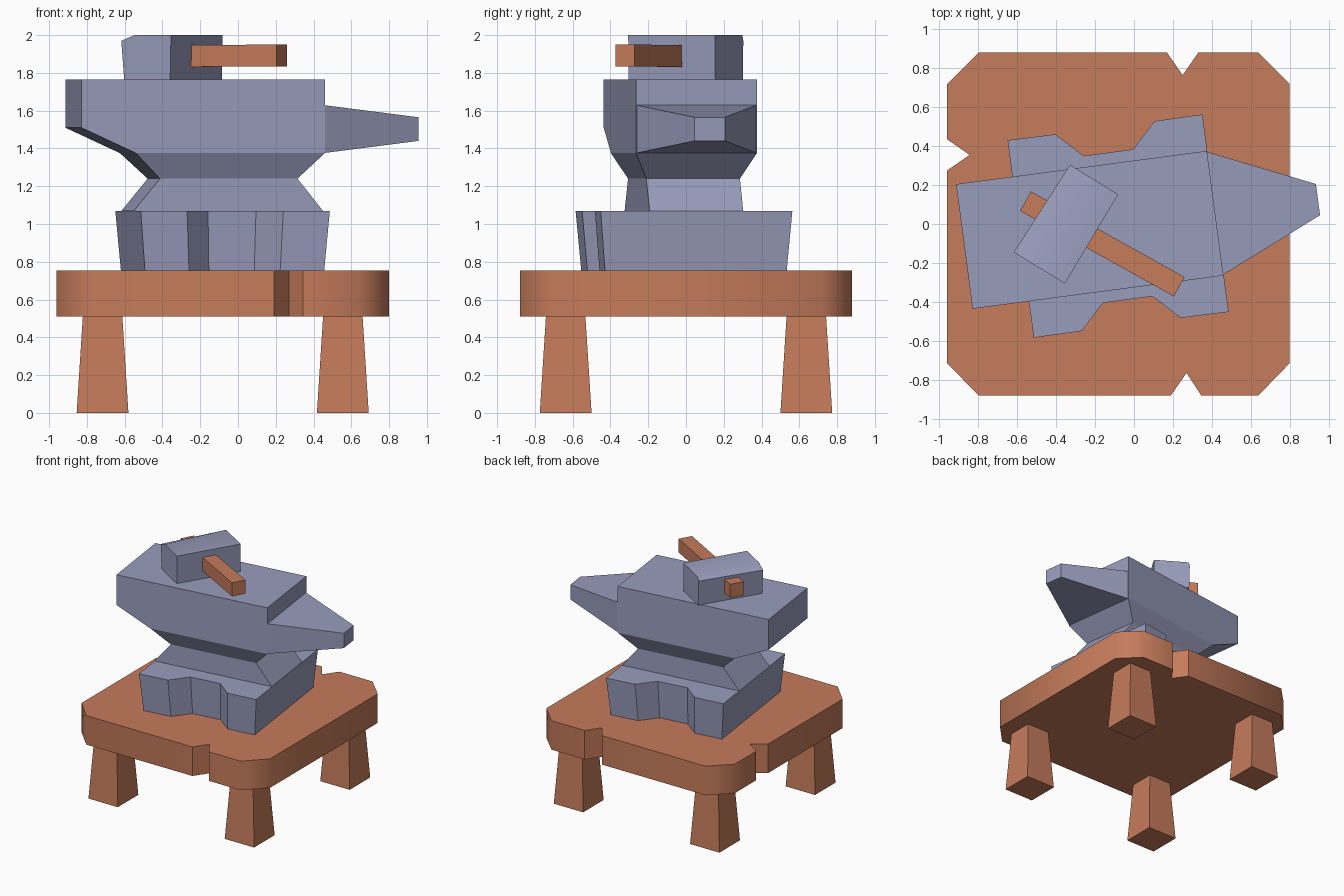
import bpy, bmesh, math

if "Cube" in bpy.data.objects:
    bpy.data.objects.remove(bpy.data.objects["Cube"])


def material(name, rgb):
    m = bpy.data.materials.new(name)
    m.diffuse_color = (*rgb, 1)
    m.use_nodes = True
    m.node_tree.nodes["Principled BSDF"].inputs["Base Color"].default_value = m.diffuse_color
    return m


WOOD = material("warm_wood", (0.56, 0.20, 0.105))
METAL = material("blue_grey_metal", (0.315, 0.335, 0.50))


def loft(name, loops, mat, loc=(0, 0, 0), turn=0, smooth=0):
    """Skin a row of equal-length point loops and cap both ends."""
    bm = bmesh.new()
    rings = [[bm.verts.new(p) for p in loop] for loop in loops]
    n = len(rings[0])
    for a, b in zip(rings, rings[1:]):
        for i in range(n):
            j = (i + 1) % n
            bm.faces.new((a[i], a[j], b[j], b[i]))
    bm.faces.new(rings[0][::-1])
    bm.faces.new(rings[-1])
    bmesh.ops.recalc_face_normals(bm, faces=bm.faces)
    me = bpy.data.meshes.new(name)
    bm.to_mesh(me)
    bm.free()
    me.materials.append(mat)
    ob = bpy.data.objects.new(name, me)
    ob.location = loc
    ob.rotation_euler.z = math.radians(turn)
    bpy.context.collection.objects.link(ob)
    if smooth:
        bpy.ops.object.select_all(action='DESELECT')
        ob.select_set(True)
        bpy.context.view_layer.objects.active = ob
        bpy.ops.object.shade_smooth_by_angle(angle=math.radians(smooth))
    return ob


def rect(x0, x1, y0, y1, z):
    return [(x0, y0, z), (x1, y0, z), (x1, y1, z), (x0, y1, z)]


# Table top: clipped corners and three notches
outline = [(-0.96, 0.72), (-0.8, 0.88), (0.17, 0.88), (0.25, 0.765), (0.33, 0.88),
           (0.64, 0.88), (0.8, 0.72), (0.8, -0.715), (0.64, -0.88), (0.345, -0.88),
           (0.27, -0.765), (0.19, -0.88), (-0.8, -0.88), (-0.96, -0.715),
           (-0.96, 0.275), (-0.845, 0.355), (-0.96, 0.435)]
loft("table_top", [[(x, y, z) for x, y in outline] for z in (0.51, 0.755)],
     WOOD, smooth=50)

# Tapered legs
for cx, side in ((-0.717, "left"), (0.555, "right")):
    for cy, end in ((-0.637, "front"), (0.637, "back")):
        loft(f"leg_{end}_{side}",
             [rect(-h, h, -h, h, z) for h, z in ((0.137, 0), (0.104, 0.52))],
             WOOD, (cx, cy, 0))

# Anvil, turned slightly on the table
PLACE = (-0.2275, -0.03, 0)
TURN = 7.55

# Foot: notched on both long sides, tapering downwards
half = [(0.505, -0.512), (0.505, 0.512), (0.257, 0.51), (0.128, 0.381)]
foot = half + [(-x, y) for x, y in half[:0:-1]]
foot += [(-x, -y) for x, y in half[1:2]]
foot += [(-0.257, -0.51), (-0.128, -0.381), (0.128, -0.381), (0.257, -0.51)]
loft("anvil_foot",
     [[(0.147 + x * s, y * s, z) for x, y in foot] for s, z in ((0.948, 0.755), (1, 1.07))],
     METAL, PLACE, TURN)

# Waist, flare and block
sections = [(-0.36, 0.65, 0.25, 1.07), (-0.22, 0.514, 0.25, 1.24),
            (-0.358, 0.65, 0.323, 1.375), (-0.65, 0.65, 0.323, 1.51),
            (-0.65, 0.65, 0.323, 1.765)]
loft("anvil_body", [rect(a, b, -w, w, z) for a, b, w, z in sections],
     METAL, PLACE, TURN)

# Horn
horn = [(0.64, 0.323, 1.375, 1.63), (1.183, 0.081, 1.44, 1.565)]
loft("anvil_horn",
     [[(u, -w, lo), (u, w, lo), (u, w, hi), (u, -w, hi)] for u, w, lo, hi in horn],
     METAL, PLACE, TURN)

# Hammer head: block with one clipped upper edge near the front end
head = [(-0.267, 0.158, 0.075, 1.97), (0.267, 0.145, 0.145, 2.0)]
loft("hammer_head",
     [[(u, -0.145, 1.765), (u, 0.14, 1.765), (u, w, z), (u, t, 2.0), (u, -0.15, 2.0)]
      if t < w else
      [(u, -0.14, 1.765), (u, 0.14, 1.765), (u, w, 1.97), (u, w - 0.01, 2.0), (u, -0.145, 2.0)]
      for u, w, t, z in head],
     METAL, (-0.344, 0, 0), 58.6, smooth=40)

# Hammer handle
loft("hammer_handle",
     [[(u, -0.057, lo), (u, 0.057, lo), (u, 0.057, hi), (u, -0.057, hi)]
      for u, lo, hi in ((-0.452, 1.83, 1.945), (0.452, 1.835, 1.95))],
     WOOD, (-0.1625, -0.1025, 0), -29.1)
